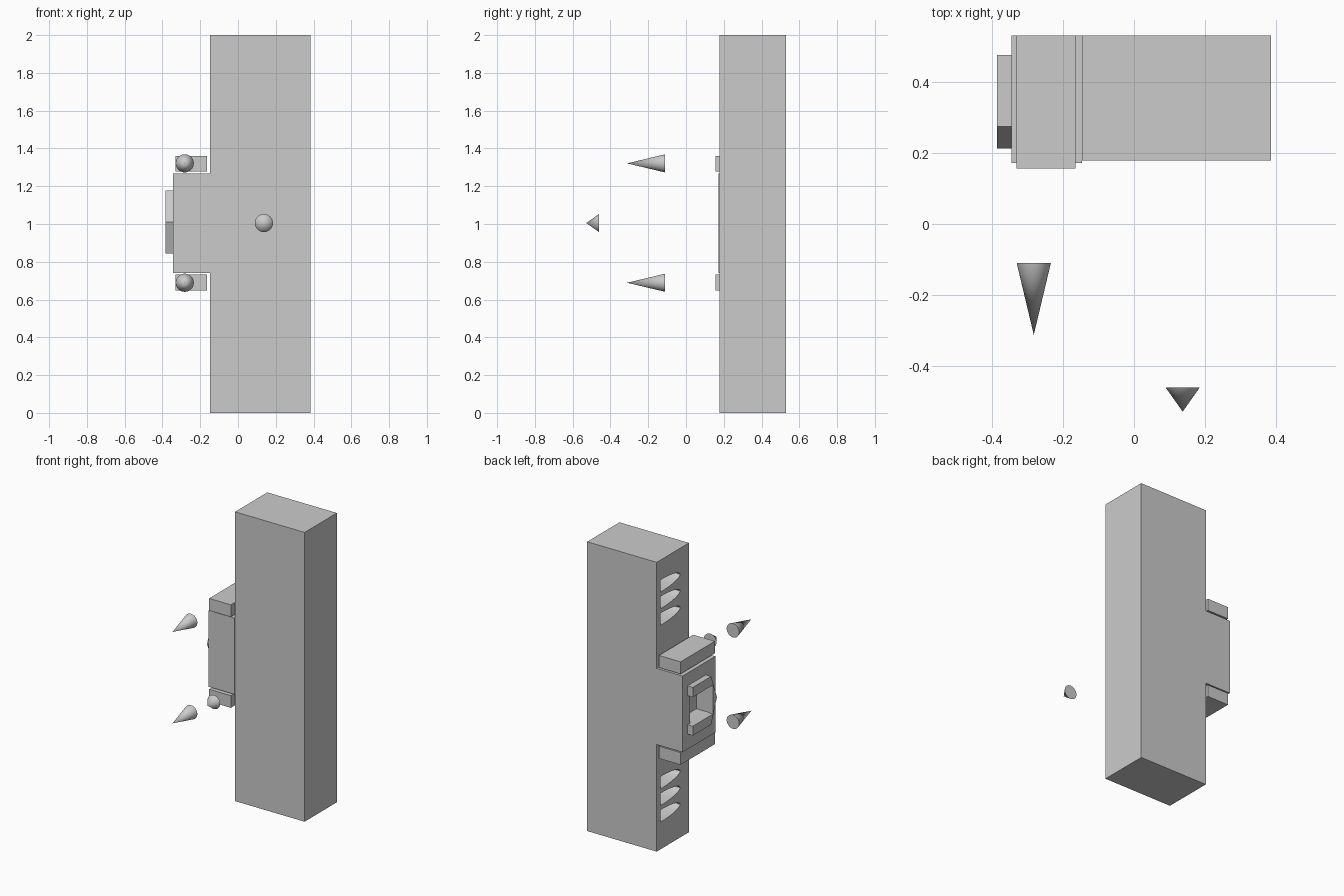
import bpy
import bmesh
import math
from mathutils import Vector

cube = bpy.data.objects.get("Cube")
if cube:
    bpy.data.objects.remove(cube, do_unlink=True)

# Single light grey material
grey = bpy.data.materials.new("light_grey")
grey.use_nodes = True
color = (0.6, 0.6, 0.6, 1.0)
grey.diffuse_color = color
grey.node_tree.nodes["Principled BSDF"].inputs["Base Color"].default_value = color


def finish(bm, name):
    bmesh.ops.recalc_face_normals(bm, faces=bm.faces)
    mesh = bpy.data.meshes.new(name)
    bm.to_mesh(mesh)
    bm.free()
    obj = bpy.data.objects.new(name, mesh)
    bpy.context.collection.objects.link(obj)
    mesh.materials.append(grey)
    return obj


def box(name, x, y, z):
    bm = bmesh.new()
    bmesh.ops.create_cube(bm, size=1)
    for v in bm.verts:
        v.co = Vector([(a + b) / 2 + c * (b - a) for (a, b), c in zip((x, y, z), v.co)])
    return finish(bm, name)


def side_prism(name, profile, x0, x1):
    """Extrude a (y, z) profile along x."""
    bm = bmesh.new()
    face = bm.faces.new([bm.verts.new((x0, y, z)) for y, z in profile])
    result = bmesh.ops.extrude_face_region(bm, geom=[face])
    moved = [g for g in result["geom"] if isinstance(g, bmesh.types.BMVert)]
    bmesh.ops.translate(bm, vec=(x1 - x0, 0, 0), verts=moved)
    return finish(bm, name)


def cut(target, cutter):
    cutter.hide_render = True
    mod = target.modifiers.new("cut", 'BOOLEAN')
    mod.operation = 'DIFFERENCE'
    mod.solver = 'EXACT'
    mod.object = cutter
    bpy.context.view_layer.objects.active = target
    bpy.ops.object.modifier_apply(modifier=mod.name)
    bpy.data.objects.remove(cutter, do_unlink=True)


def pointer(name, x, z, base_y, tip_y, radius=0.048):
    """Cone whose tip faces forward."""
    bpy.ops.mesh.primitive_cone_add(
        vertices=48, radius1=radius, depth=base_y - tip_y,
        location=(x, (base_y + tip_y) / 2, z), rotation=(math.pi / 2, 0, 0))
    obj = bpy.context.object
    obj.name = name
    obj.data.materials.append(grey)
    bpy.ops.object.shade_smooth_by_angle(angle=math.radians(40))


MID = 1.005
BACK = 0.53
BODY_X = -0.147

# Tall main slab with deep half-oval vent pockets on its side
body = box("main_body", (BODY_X, 0.385), (0.178, BACK), (0, 2))
for group in (1.705, 0.345):
    for step in (-1, 0, 1):
        zc = group + step * 0.115
        arc = [math.pi * i / 20 - math.pi / 2 for i in range(21)]
        profile = [(0.486 - 0.212 * math.cos(a), zc + 0.042 * math.sin(a)) for a in arc]
        cut(body, side_prism("vent_cutter", profile, BODY_X - 0.05, BODY_X + 0.15))

# Side block with a rectangular recess behind the handle
block = box("side_block", (-0.345, BODY_X), (0.172, BACK), (0.74, 1.267))
cut(block, box("recess_cutter", (-0.4, -0.255), (0.25, 0.45), (0.91, 1.11)))

# Handle: bracket open to the back, with a pointed front edge
handle = [(0.476, 1.178), (0.275, 1.178), (0.212, MID + 0.005), (0.275, 0.845),
          (0.476, 0.845), (0.476, 0.91), (0.255, 0.91), (0.255, 1.11), (0.476, 1.11)]
side_prism("handle", handle, -0.385, -0.345)

# Clamp bars and their pointers above and below the block
for label, side in (("upper", 1), ("lower", -1)):
    zc = MID + side * 0.314
    box(label + "_clamp", (-0.33, -0.164), (0.156, BACK), (zc - 0.042, zc + 0.042))
    pointer(label + "_pointer", -0.282, zc + side * 0.002, -0.11, -0.312)

# Short pointer in front of the slab
pointer("front_pointer", 0.137, MID, -0.46, -0.528)
